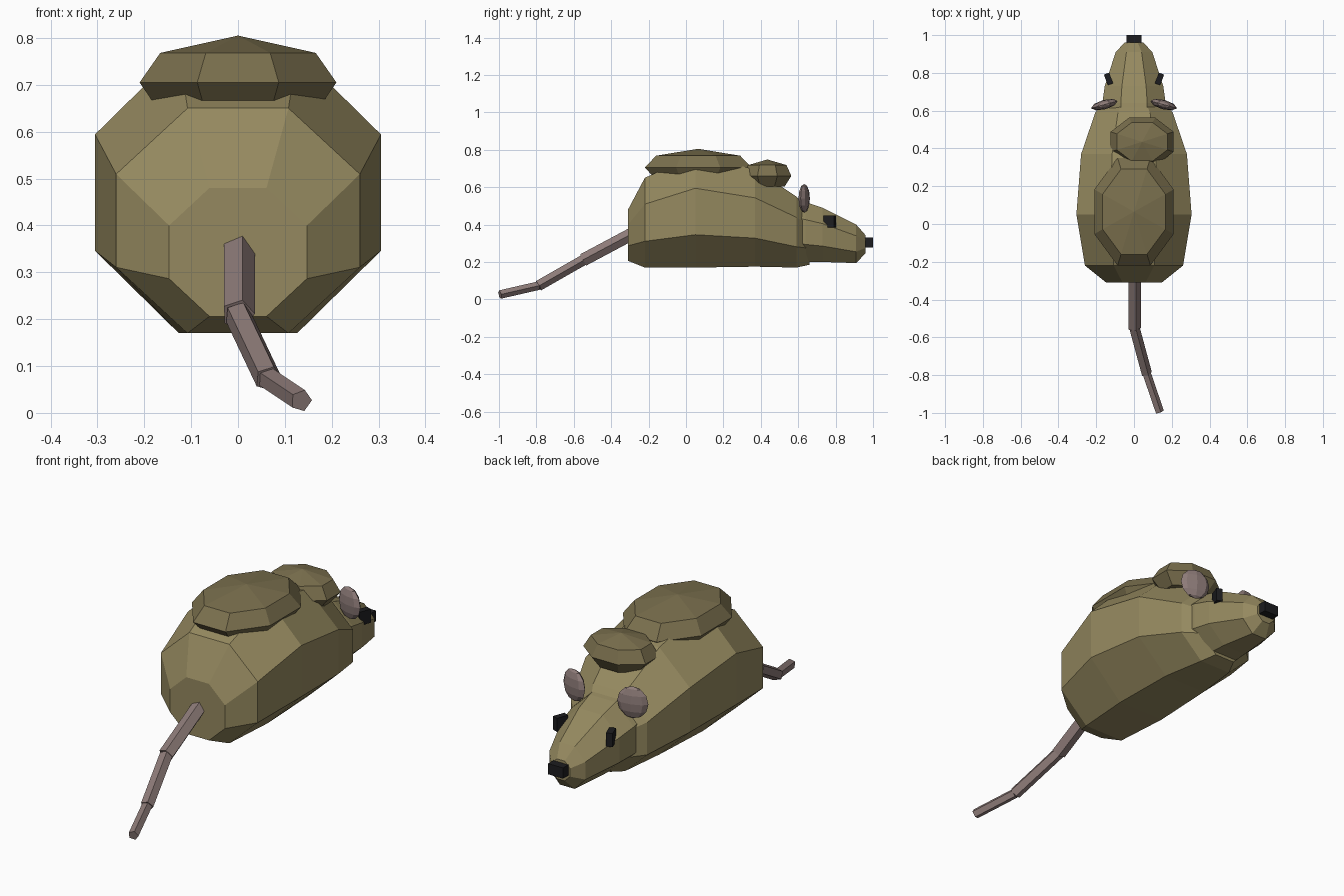
import bpy, bmesh
from math import radians, cos, sin, pi
from mathutils import Vector, Matrix

if "Cube" in bpy.data.objects:
    bpy.data.objects.remove(bpy.data.objects["Cube"])


def material(name, rgb):
    m = bpy.data.materials.new(name)
    m.diffuse_color = (*rgb, 1)
    m.use_nodes = True
    m.node_tree.nodes["Principled BSDF"].inputs["Base Color"].default_value = m.diffuse_color
    return m


FUR = material("fur", (0.30, 0.25, 0.115))
HUMP = material("hump_fur", (0.195, 0.16, 0.075))
SKIN = material("skin", (0.27, 0.20, 0.19))
BLACK = material("black", (0.012, 0.012, 0.014))
K = 0.414  # corner ratio of a regular octagon


def octagon(w, h):
    return [(w, -K*h), (w, K*h), (K*w, h), (-K*w, h),
            (-w, K*h), (-w, -K*h), (-K*w, -h), (K*w, -h)]


def finish(bm, name, mat):
    bmesh.ops.recalc_face_normals(bm, faces=bm.faces)
    me = bpy.data.meshes.new(name)
    bm.to_mesh(me)
    bm.free()
    me.materials.append(mat)
    ob = bpy.data.objects.new(name, me)
    bpy.context.collection.objects.link(ob)
    return ob


def loft(name, rings, mat, apex=None):
    bm = bmesh.new()
    loops = [[bm.verts.new(p) for p in r] for r in rings]
    for a, b in zip(loops, loops[1:]):
        for i in range(len(a)):
            j = (i + 1) % len(a)
            bm.faces.new((a[i], a[j], b[j], b[i]))
    bm.faces.new(loops[0])
    if apex:
        tip, last = bm.verts.new(apex), loops[-1]
        for i in range(len(last)):
            bm.faces.new((last[i], last[(i + 1) % len(last)], tip))
    else:
        bm.faces.new(loops[-1])
    return finish(bm, name, mat)


def along_y(sections):
    return [[(x, y, zc + z) for x, z in octagon(w, h)] for y, w, zc, h in sections]


def box(name, size, loc, rot_z, mat):
    bm = bmesh.new()
    bmesh.ops.create_cube(bm, size=1, matrix=Matrix.LocRotScale(
        Vector(loc), Matrix.Rotation(rot_z, 3, 'Z'), Vector(size)))
    return finish(bm, name, mat)


# Body and head: octagonal sections (y, half width, centre z, half height)
loft("body", along_y([(-0.31, 0.147, 0.343, 0.137), (-0.22, 0.26, 0.41, 0.24),
                      (0.05, 0.305, 0.47, 0.30), (0.37, 0.28, 0.435, 0.26),
                      (0.59, 0.205, 0.36, 0.19), (0.66, 0.13, 0.335, 0.15)]), FUR)
loft("head", along_y([(0.55, 0.17, 0.375, 0.165), (0.64, 0.168, 0.36, 0.16),
                      (0.73, 0.155, 0.345, 0.145), (0.91, 0.097, 0.297, 0.103),
                      (0.96, 0.05, 0.295, 0.048)]), FUR)


# Flattened octagonal humps on the back and the neck
def hump(name, cx, cy, w, l, levels, top):
    rings = [[(cx + x, cy + y, z) for x, y in octagon(w*s, l*s)] for z, s in levels]
    loft(name, rings, HUMP, (cx, cy, top))


hump("back_hump", 0, 0.065, 0.21, 0.285, [(0.665, 0.87), (0.705, 1), (0.768, 0.79)], 0.805)
hump("neck_hump", 0.043, 0.435, 0.167, 0.128, [(0.603, 0.72), (0.66, 1), (0.718, 0.8)], 0.748)

# Ears and eyes on both sides
for s, side in ((1, "right"), (-1, "left")):
    bm = bmesh.new()
    bmesh.ops.create_uvsphere(bm, u_segments=8, v_segments=6, radius=1)
    m = Matrix.LocRotScale(Vector((s*0.157, 0.632, 0.54)), Matrix.Rotation(radians(-15*s), 3, 'Z'),
                           Vector((0.073, 0.025, 0.077)))
    bmesh.ops.transform(bm, matrix=m, verts=bm.verts)
    finish(bm, side + "_ear", SKIN)
    box(side + "_eye", (0.03, 0.06, 0.066), (s*0.135, 0.768, 0.416), radians(-20*s), BLACK)

box("nose", (0.08, 0.045, 0.052), (0, 0.9775, 0.304), 0, BLACK)

# Tail: three five-sided tapering lengths
path = [Vector(p) for p in ((0, -0.25, 0.37), (0.0, -0.55, 0.21), (0.065, -0.79, 0.073), (0.135, -0.995, 0.026))]
for i, r in enumerate((0.036, 0.03, 0.024)):
    a, b = path[i], path[i + 1]
    q = (b - a).to_track_quat('Z', 'Y')
    ring = [q @ Vector((r*cos(t), r*sin(t), 0)) for t in [pi*0.4*k + 1.3 for k in range(5)]]
    loft("tail_%d" % (i + 1), [[a + p for p in ring], [b + p for p in ring]], SKIN)
